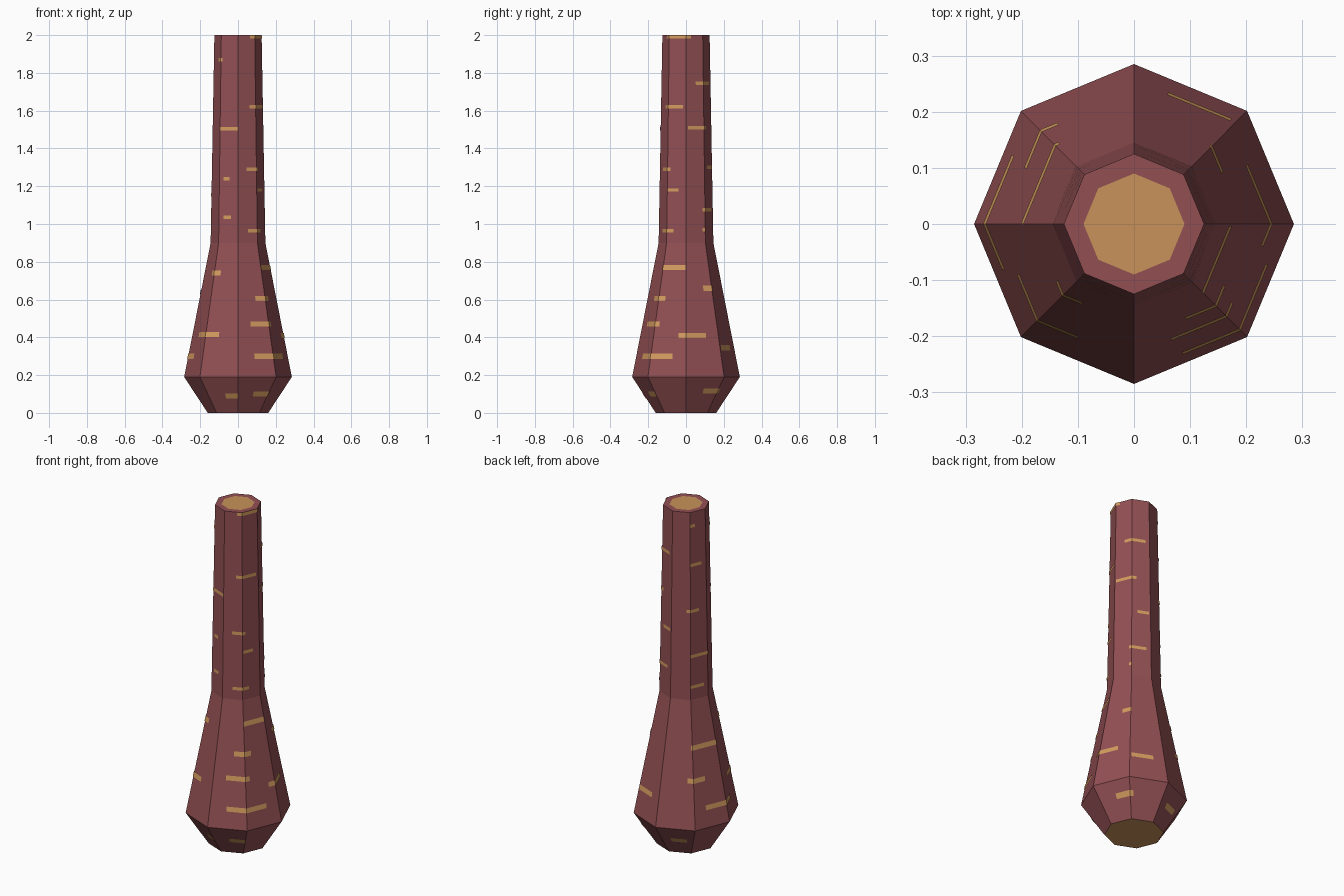
import bpy, bmesh, math

if "Cube" in bpy.data.objects:
    bpy.data.objects.remove(bpy.data.objects["Cube"])

SIDES = 8
PROFILE = [(0.16, 0.0), (0.285, 0.19), (0.145, 0.9), (0.125, 2.0)]


def material(name, rgb):
    m = bpy.data.materials.new(name)
    m.diffuse_color = (*rgb, 1)
    m.use_nodes = True
    m.node_tree.nodes["Principled BSDF"].inputs["Base Color"].default_value = m.diffuse_color
    return m


bark = material("reddish bark", (0.290, 0.080, 0.088))
wood = material("cut wood", (0.578, 0.287, 0.102))
mark = material("tan bark mark", (0.66, 0.335, 0.113))


def add_object(name, bm, mats):
    me = bpy.data.meshes.new(name)
    bm.to_mesh(me)
    bm.free()
    for m in mats:
        me.materials.append(m)
    ob = bpy.data.objects.new(name, me)
    bpy.context.collection.objects.link(ob)
    return ob


def radius(z):
    for (r0, z0), (r1, z1) in zip(PROFILE, PROFILE[1:]):
        if z <= z1:
            return r0 + (r1 - r0) * (z - z0) / (z1 - z0)
    return PROFILE[-1][0]


def surface(u, z, lift=0.0):
    """Point on the eight-sided trunk; u counts sides from +x."""
    r = radius(z) + lift
    k = math.floor(u)
    t = u - k
    a, b = (math.tau * i / SIDES for i in (k, k + 1))
    return (r * ((1 - t) * math.cos(a) + t * math.cos(b)),
            r * ((1 - t) * math.sin(a) + t * math.sin(b)), z)


# Trunk: lofted octagon rings, wooden cut faces at both ends
bm = bmesh.new()
rings = [[bm.verts.new(surface(k, z)) for k in range(SIDES)] for _, z in PROFILE]
for lo, hi in zip(rings, rings[1:]):
    for k in range(SIDES):
        n = (k + 1) % SIDES
        bm.faces.new((lo[k], lo[n], hi[n], hi[k]))
bm.faces.new(rings[0][::-1]).material_index = 1
inner = [bm.verts.new((0.72 * v.co.x, 0.72 * v.co.y, 2.0)) for v in rings[-1]]
for k in range(SIDES):
    n = (k + 1) % SIDES
    bm.faces.new((rings[-1][k], rings[-1][n], inner[n], inner[k]))
bm.faces.new(inner).material_index = 1
add_object("trunk", bm, [bark, wood])

# Bark marks: thin bands wrapped on the sides (start side, end side, height)
MARKS = [
    (-2.42, -2.0, .09), (-1.5, -1.0, .10), (.54, 1.1, .115), (2.3, 2.8, .10),
    (-1.54, -.38, .30), (3.35, 4.43, .30), (1.05, 1.67, .345), (-.23, .61, .41),
    (-3.48, -2.58, .415), (-1.6, -.85, .47), (2.82, 3.4, .46), (-1.37, -.75, .605),
    (2.95, 4.0, .64), (.66, 1.02, .66), (-3.2, -2.72, .74), (-1.0, -.03, .77),
    (-1.5, -.64, .965), (3.0, 3.75, .975), (.85, 1.0, .97), (-2.75, -2.35, 1.035),
    (.85, 1.75, 1.075), (3.0, 4.1, 1.155), (-.96, -.4, 1.18), (-2.77, -2.46, 1.24),
    (-1.54, -.82, 1.29), (1.3, 1.9, 1.30), (2.8, 3.5, 1.42), (-2.98, -2.0, 1.505),
    (.1, 1.25, 1.51), (-1.35, -.16, 1.62), (3.0, 3.7, 1.69), (.55, 1.75, 1.745),
    (-3.3, -2.9, 1.87), (3.0, 3.3, 1.92), (-1.3, .28, 1.99),
]
bm = bmesh.new()
for u0, u1, z in MARKS:
    half = 0.0135 if z < 0.9 else 0.009
    us = [u0] + [k for k in range(-5, 6) if u0 < k < u1] + [u1]
    for a, b in zip(us, us[1:]):
        # surface() of an upper end on a corner equals the next side's start
        bm.faces.new([bm.verts.new(surface(u, h, 0.003)) for u, h in
                      ((a, z - half), (b, z - half), (b, z + half), (a, z + half))])
bmesh.ops.remove_doubles(bm, verts=bm.verts, dist=1e-5)
add_object("bark_marks", bm, [mark])
